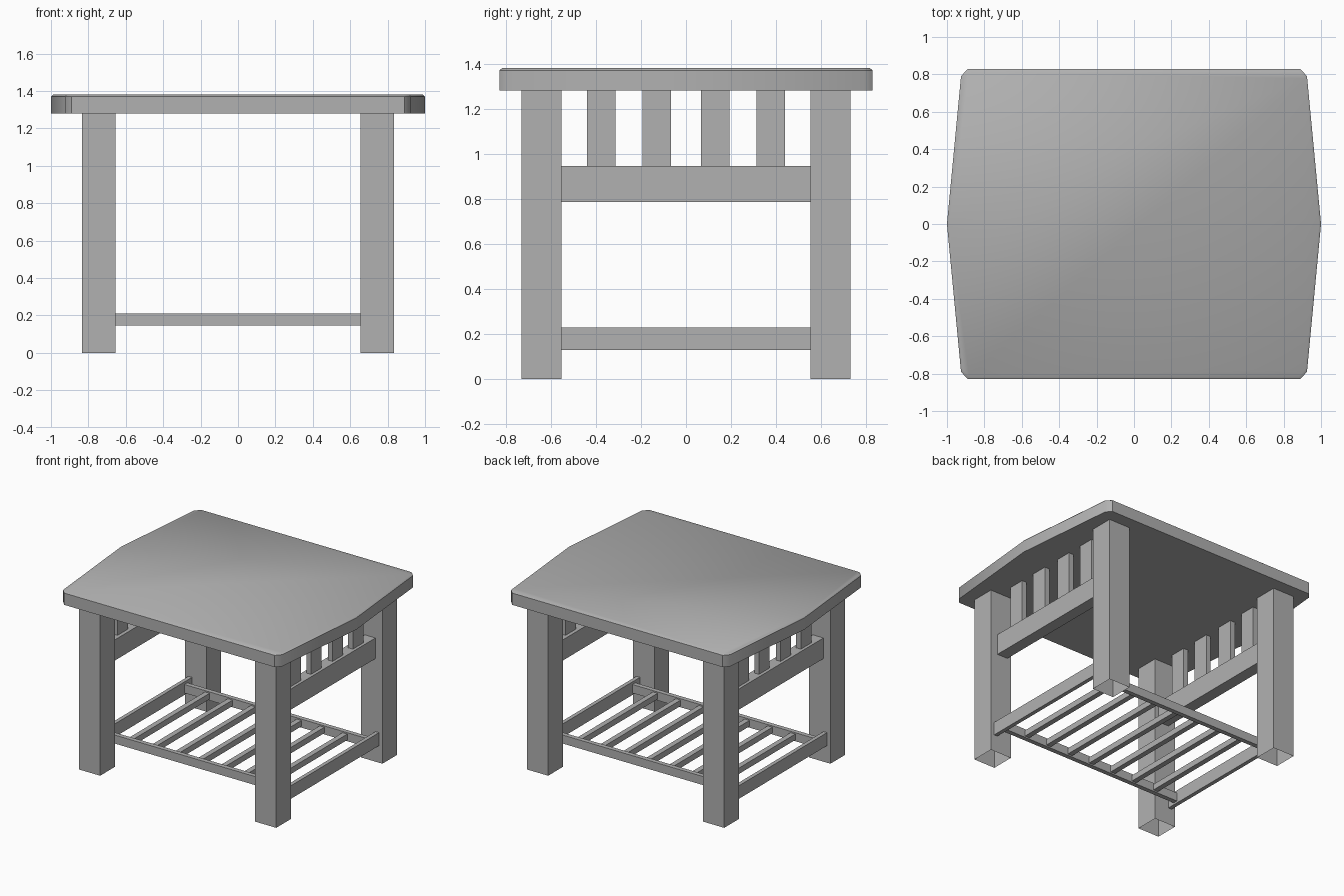
import bpy, bmesh, math

if "Cube" in bpy.data.objects:
    bpy.data.objects.remove(bpy.data.objects["Cube"])

# One dark grey for every part
grey = bpy.data.materials.new("dark_grey")
grey.diffuse_color = (0.44, 0.44, 0.44, 1)
grey.use_nodes = True
grey.node_tree.nodes["Principled BSDF"].inputs["Base Color"].default_value = grey.diffuse_color


def add_object(name, bm):
    """Turn a bmesh into a grey object."""
    me = bpy.data.meshes.new(name)
    bm.to_mesh(me)
    bm.free()
    me.materials.append(grey)
    ob = bpy.data.objects.new(name, me)
    bpy.context.collection.objects.link(ob)
    return ob


def box(name, x, y, z, open_bottom=False):
    """Axis-aligned box from (min, max) pairs."""
    bm = bmesh.new()
    bmesh.ops.create_cube(bm, size=1)
    if open_bottom:
        low = [f for f in bm.faces if f.calc_center_median().z < -0.4]
        bmesh.ops.delete(bm, geom=low, context="FACES_ONLY")
    for v in bm.verts:
        v.co = [r[0] if c < 0 else r[1] for c, r in zip(v.co, (x, y, z))]
    return add_object(name, bm)


def span(a, b, s):
    return tuple(sorted((a * s, b * s)))


# Table top: pointed-end outline with clipped corners and a small eased upper edge
def outline(ix, iy, z):
    right = [(0.89, -0.828), (0.925, -0.79), (1.0, 0), (0.925, 0.79), (0.89, 0.828)]
    pts = right + [(-x, -y) for x, y in right]
    return [(x * (1 - ix), y * (1 - iy), z) for x, y in pts]


bm = bmesh.new()
rings = [[bm.verts.new(p) for p in outline(*r)]
         for r in ((0, 0, 1.28), (0, 0, 1.37), (0.0102, 0.016, 1.38))]
n = len(rings[0])
for lo, hi in zip(rings, rings[1:]):
    for i in range(n):
        j = (i + 1) % n
        bm.faces.new((lo[i], lo[j], hi[j], hi[i]))
bm.faces.new(rings[0][::-1])
bm.faces.new(rings[-1])
bmesh.ops.recalc_face_normals(bm, faces=bm.faces)
top = add_object("table_top", bm)
bpy.context.view_layer.objects.active = top
top.select_set(True)
bpy.ops.object.shade_smooth_by_angle(angle=math.radians(46))

for sx, side in ((-1, "left"), (1, "right")):
    # Square legs, hollow underneath
    for sy, end in ((-1, "front"), (1, "back")):
        box(f"{end}_{side}_leg", span(0.654, 0.834, sx), span(0.552, 0.73, sy),
            (0, 1.28), open_bottom=True)
    # Upper and lower side rails
    box(f"{side}_upper_rail", span(0.685, 0.775, sx), (-0.552, 0.552), (0.787, 0.945))
    box(f"{side}_lower_rail", span(0.775, 0.805, sx), (-0.552, 0.552), (0.13, 0.23))
    # Upright slats between the upper rail and the top
    for i, y in enumerate((-0.375, -0.13, 0.13, 0.375)):
        box(f"{side}_upright_slat_{i + 1}", span(0.712, 0.752, sx),
            (y - 0.063, y + 0.063), (0.945, 1.28))

# Shelf front and back rails, set inside the legs
for sy, end in ((-1, "front"), (1, "back")):
    box(f"{end}_shelf_rail", (-0.775, 0.775), span(0.46, 0.495, sy), (0.145, 0.21))

# Shelf slats
for i in range(7):
    x = (i - 3) * 0.194
    box(f"shelf_slat_{i + 1}", (x - 0.02, x + 0.02), (-0.46, 0.46), (0.155, 0.2))
